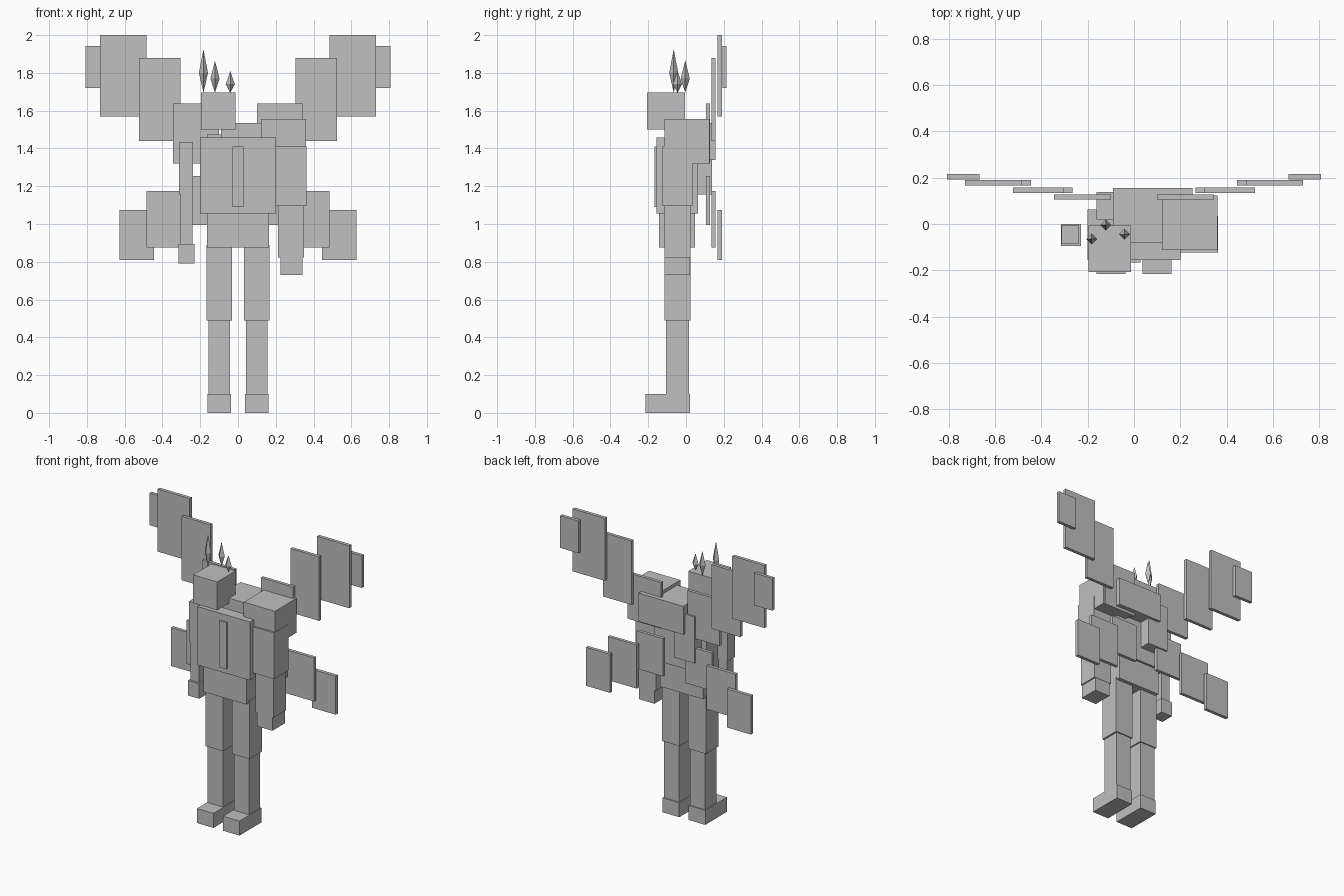
import bpy
import bmesh
import math
from mathutils import Matrix

default = bpy.data.objects.get("Cube")
if default:
    bpy.data.objects.remove(default, do_unlink=True)

grey = bpy.data.materials.new("plain grey")
grey.use_nodes = True
colour = (0.53, 0.53, 0.53, 1)
grey.diffuse_color = colour
grey.node_tree.nodes["Principled BSDF"].inputs["Base Color"].default_value = colour


def finish(name, bm):
    mesh = bpy.data.meshes.new(name)
    bm.to_mesh(mesh)
    bm.free()
    mesh.materials.append(grey)
    obj = bpy.data.objects.new(name, mesh)
    bpy.context.collection.objects.link(obj)
    return obj


def box(name, x, y, z):
    """Box given by its (low, high) range on each axis."""
    ranges = (x, y, z)
    centre = [(a + b) / 2 for a, b in ranges]
    size = [b - a for a, b in ranges]
    bm = bmesh.new()
    bmesh.ops.create_cube(bm, size=1, matrix=Matrix.Translation(centre) @ Matrix.Diagonal((*size, 1)))
    return finish(name, bm)


def pair(name, x, y, z):
    """The same box on the left (+x) and the right (-x)."""
    box("left_" + name, x, y, z)
    box("right_" + name, (-x[1], -x[0]), y, z)


def crystal(name, x, y, bottom, middle, top, radius=0.024):
    """Four-sided spike pointed at both ends."""
    bm = bmesh.new()
    ring = [bm.verts.new((x + radius * math.cos(i * math.pi / 2),
                          y + radius * math.sin(i * math.pi / 2), middle)) for i in range(4)]
    low, high = bm.verts.new((x, y, bottom)), bm.verts.new((x, y, top))
    for i in range(4):
        a, b = ring[i], ring[(i + 1) % 4]
        bm.faces.new((a, b, high))
        bm.faces.new((b, a, low))
    finish(name, bm)


# Legs
pair("foot", (0.036, 0.162), (-0.215, 0.022), (0, 0.1))
pair("shin", (0.042, 0.157), (-0.105, 0.015), (0.1, 0.49))
pair("thigh", (0.033, 0.168), (-0.115, 0.023), (0.49, 0.89))

# Body
box("pelvis", (-0.163, 0.163), (-0.143, 0.048), (0.875, 1.055))
box("torso", (-0.2, 0.2), (-0.156, 0.063), (1.055, 1.457))
box("chest_strip", (-0.028, 0.028), (-0.167, -0.15), (1.09, 1.41))
box("upper_back", (-0.09, 0.252), (-0.08, 0.156), (1.34, 1.535))
box("back_block", (-0.163, -0.005), (0.02, 0.138), (1.155, 1.475))

# Head and its spikes
box("head", (-0.197, -0.013), (-0.207, -0.006), (1.5, 1.695))
crystal("tall_spike", -0.183, -0.065, 1.695, 1.8, 1.925)
crystal("middle_spike", -0.122, -0.004, 1.695, 1.77, 1.865)
crystal("short_spike", -0.041, -0.045, 1.695, 1.74, 1.81)

# Heavy left arm
box("left_shoulder", (0.122, 0.36), (-0.113, 0.124), (1.32, 1.557))
box("left_upper_arm", (0.2, 0.362), (-0.124, 0.034), (1.095, 1.413))
box("left_forearm", (0.213, 0.35), (-0.113, 0.024), (0.823, 1.095))
box("left_hand", (0.224, 0.341), (-0.113, 0.022), (0.73, 0.823))

# Thin right arm
box("right_upper_arm", (-0.313, -0.237), (-0.085, -0.006), (1.155, 1.435))
box("right_forearm", (-0.305, -0.24), (-0.08, -0.01), (0.89, 1.155))
box("right_hand", (-0.316, -0.23), (-0.094, 0.0), (0.79, 0.893))

# Stepped wing plates, each layer further back
layers = [(0.105, 0.127), (0.135, 0.157), (0.167, 0.19), (0.193, 0.215)]
upper = [((0.1, 0.345), (1.32, 1.637)), ((0.305, 0.523), (1.44, 1.88)),
         ((0.485, 0.73), (1.57, 2.0)), ((0.667, 0.807), (1.72, 1.942))]
lower = [((0.085, 0.287), (0.995, 1.255)), ((0.265, 0.485), (0.875, 1.175)),
         ((0.445, 0.627), (0.81, 1.075))]
for label, plates in (("upper", upper), ("lower", lower)):
    for i, ((x, z), y) in enumerate(zip(plates, layers)):
        pair(f"{label}_wing_plate_{i + 1}", x, y, z)
